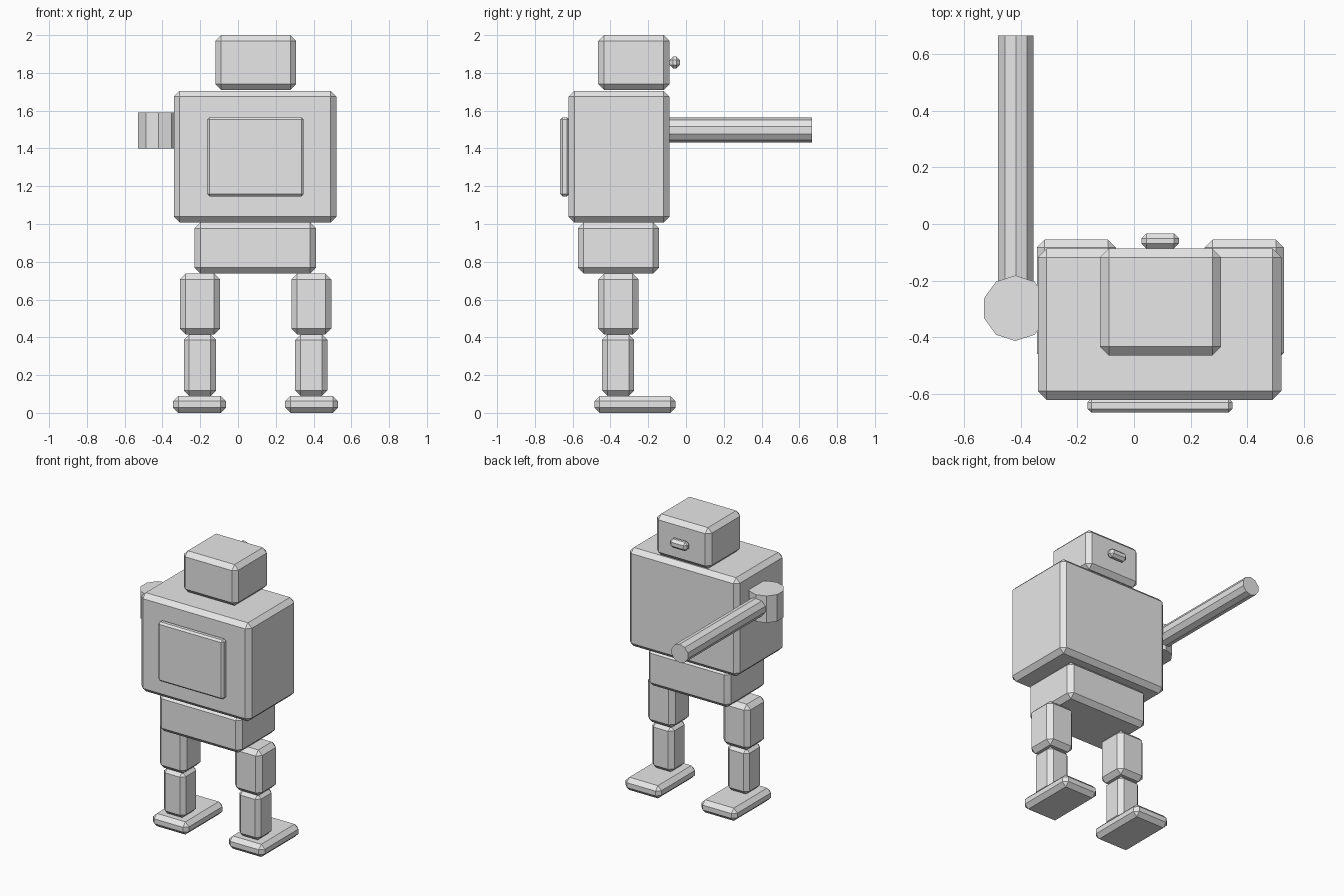
import bpy
import math
from mathutils import Vector

old = bpy.data.objects.get("Cube")
if old:
    bpy.data.objects.remove(old, do_unlink=True)

# One plain grey for the whole figure
grey = bpy.data.materials.new("plain_grey")
grey.use_nodes = True
grey.diffuse_color = (0.8, 0.8, 0.8, 1)
for node in grey.node_tree.nodes:
    if node.type == "BSDF_PRINCIPLED":
        node.inputs["Base Color"].default_value = grey.diffuse_color


def chamfered_box(name, low, high, chamfer=0.031):
    """Box between two corners with single-cut edges."""
    low, high = Vector(low), Vector(high)
    bpy.ops.mesh.primitive_cube_add(size=1, location=(low + high) / 2)
    obj = bpy.context.object
    obj.name = name
    for vert in obj.data.vertices:
        vert.co *= high - low
    bevel = obj.modifiers.new("chamfer", "BEVEL")
    bevel.width = chamfer
    bevel.segments = 1
    obj.data.materials.append(grey)
    return obj


def rod(name, radius, depth, location, tilt=0):
    """Ten-sided flat-shaded cylinder."""
    bpy.ops.mesh.primitive_cylinder_add(vertices=10, radius=radius, depth=depth,
                                        location=location, rotation=(tilt, 0, 0))
    obj = bpy.context.object
    obj.name = name
    obj.data.materials.append(grey)
    return obj


# Body stack
chamfered_box("head", (-0.12, -0.465, 1.71), (0.308, -0.087, 2.0))
chamfered_box("torso", (-0.34, -0.622, 1.008), (0.522, -0.087, 1.705))
chamfered_box("pelvis", (-0.23, -0.573, 0.738), (0.413, -0.143, 1.008))

# Raised plate on the chest and small knob behind the head
chamfered_box("chest_panel", (-0.164, -0.667, 1.146), (0.348, -0.618, 1.565), 0.013)
chamfered_box("head_knob", (0.026, -0.087, 1.824), (0.159, -0.033, 1.886), 0.018)

# Legs, set evenly about the middle of the body
MIDDLE = 0.093
for side, sign in (("left", 1), ("right", -1)):
    x = MIDDLE + sign * 0.295
    chamfered_box(side + "_thigh", (x - 0.106, -0.465, 0.415), (x + 0.106, -0.252, 0.738))
    chamfered_box(side + "_shin", (x - 0.085, -0.444, 0.09), (x + 0.085, -0.274, 0.415), 0.028)
    x = MIDDLE + sign * 0.297
    chamfered_box(side + "_foot", (x - 0.14, -0.485, 0), (x + 0.14, -0.055, 0.09), 0.028)

# Single arm reaching backward from an upright shoulder drum
rod("right_shoulder", 0.116, 0.19, (-0.42, -0.298, 1.495))
rod("right_arm", 0.066, 0.965, (-0.418, 0.1845, 1.497), math.pi / 2)
